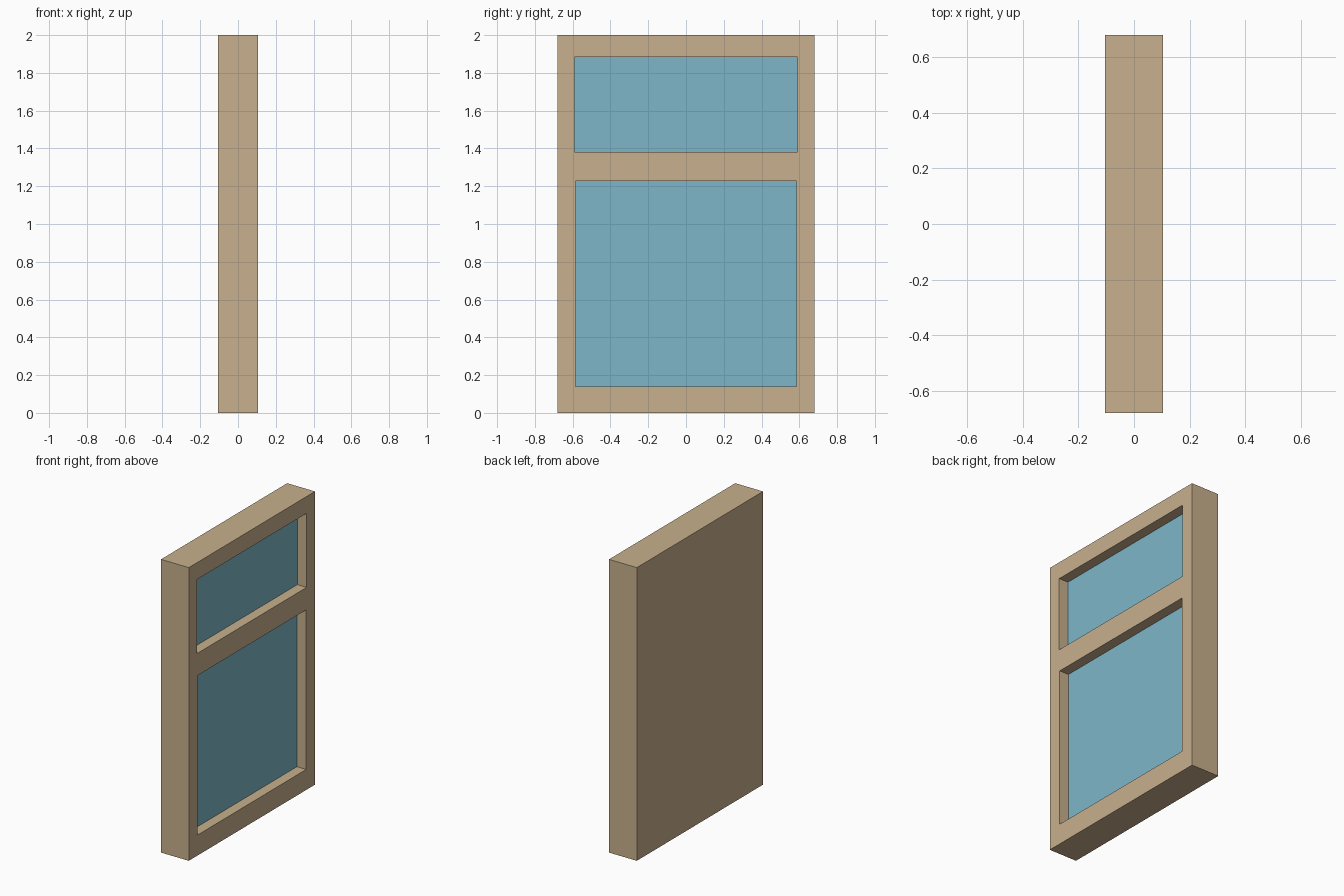
import bpy

# Remove the default object
cube = bpy.data.objects.get("Cube")
if cube:
    bpy.data.objects.remove(cube, do_unlink=True)


def make_material(name, color):
    mat = bpy.data.materials.new(name)
    mat.use_nodes = True
    mat.diffuse_color = color
    mat.node_tree.nodes["Principled BSDF"].inputs["Base Color"].default_value = color
    return mat


def make_box(name, low, high, mat):
    size = [b - a for a, b in zip(low, high)]
    centre = [(a + b) / 2 for a, b in zip(low, high)]
    bpy.ops.mesh.primitive_cube_add(size=1, location=centre)
    obj = bpy.context.object
    obj.name = name
    obj.scale = size
    bpy.ops.object.transform_apply(location=False, rotation=False, scale=True)
    obj.data.materials.append(mat)
    return obj


wood = make_material("tan wood", (0.578, 0.434, 0.270, 1))
glass = make_material("pale blue glass", (0.209, 0.468, 0.578, 1))

HALF_DEPTH, HALF_WIDTH, HEIGHT = 0.105, 0.68, 2.0
GLASS_X = 0.035   # face of the recessed panes
PANE = 0.008      # pane thickness

# Solid window body with a plain back
frame = make_box("window_frame", (-HALF_DEPTH, -HALF_WIDTH, 0),
                 (HALF_DEPTH, HALF_WIDTH, HEIGHT), wood)

# Recessed openings: half width, bottom, top
openings = {
    "upper": (0.59, 1.38, 1.885),
    "lower": (0.585, 0.14, 1.228),
}

for label, (half, bottom, top) in openings.items():
    # Cut the pocket on the +x face
    cutter = make_box(label + "_cutter", (GLASS_X - PANE, -half, bottom),
                      (HALF_DEPTH + 0.1, half, top), wood)
    cutter.hide_render = True
    cut = frame.modifiers.new(label + "_opening", "BOOLEAN")
    cut.operation = "DIFFERENCE"
    cut.solver = "EXACT"
    cut.object = cutter
    bpy.context.view_layer.objects.active = frame
    bpy.ops.object.modifier_apply(modifier=cut.name)
    bpy.data.objects.remove(cutter, do_unlink=True)

    # Glass pane on the pocket floor
    make_box(label + "_pane", (GLASS_X - PANE, -half, bottom),
             (GLASS_X, half, top), glass)
